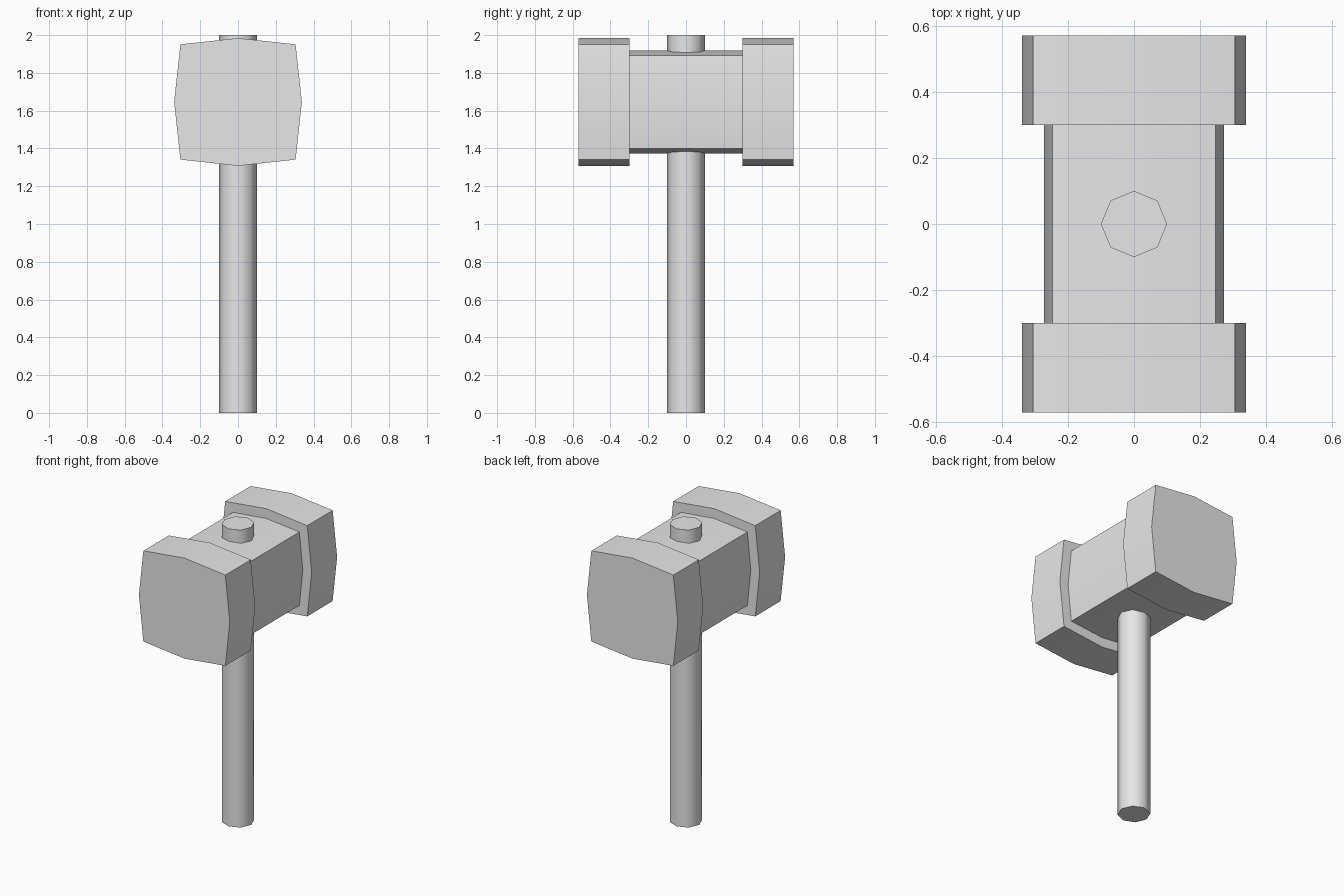
import bpy
import bmesh
import math
from mathutils import Matrix

cube = bpy.data.objects.get("Cube")
if cube:
    bpy.data.objects.remove(cube, do_unlink=True)

HEAD_Z = 1.646

# One plain grey for the whole mallet
grey = bpy.data.materials.new("light grey")
grey.use_nodes = True
colour = (0.8, 0.8, 0.8, 1)
grey.diffuse_color = colour
grey.node_tree.nodes["Principled BSDF"].inputs["Base Color"].default_value = colour


def finish(name, bm):
    """Turn a bmesh into a shaded object; only corners over 50 degrees stay sharp."""
    bmesh.ops.recalc_face_normals(bm, faces=bm.faces)
    mesh = bpy.data.meshes.new(name)
    bm.to_mesh(mesh)
    bm.free()
    mesh.materials.append(grey)
    obj = bpy.data.objects.new(name, mesh)
    bpy.context.collection.objects.link(obj)
    bpy.ops.object.select_all(action="DESELECT")
    obj.select_set(True)
    bpy.context.view_layer.objects.active = obj
    bpy.ops.object.shade_smooth_by_angle(angle=math.radians(50))
    return obj


def head_block(name, corner, bulge, y0, y1):
    """Square prism along y whose four sides bulge at their middles."""
    bm = bmesh.new()
    outline = []
    for i in range(8):
        a = i * math.pi / 4
        r = corner * math.sqrt(2) if i % 2 else bulge
        outline.append(bm.verts.new((r * math.cos(a), y0, HEAD_Z + r * math.sin(a))))
    base = bm.faces.new(outline)
    ext = bmesh.ops.extrude_face_region(bm, geom=[base], use_keep_orig=True)
    top = [v for v in ext["geom"] if isinstance(v, bmesh.types.BMVert)]
    bmesh.ops.translate(bm, verts=top, vec=(0, y1 - y0, 0))
    return finish(name, bm)


# Handle: octagonal rod running right through the head
bm = bmesh.new()
bmesh.ops.create_cone(bm, cap_ends=True, segments=8, radius1=0.1, radius2=0.1,
                      depth=2, matrix=Matrix.Translation((0, 0, 1)))
finish("handle", bm)

# Head: narrow core between two larger striking blocks
head_block("head_core", 0.247, 0.272, -0.3, 0.3)
head_block("front_striking_block", 0.305, 0.338, -0.57, -0.3)
head_block("back_striking_block", 0.305, 0.338, 0.3, 0.57)
